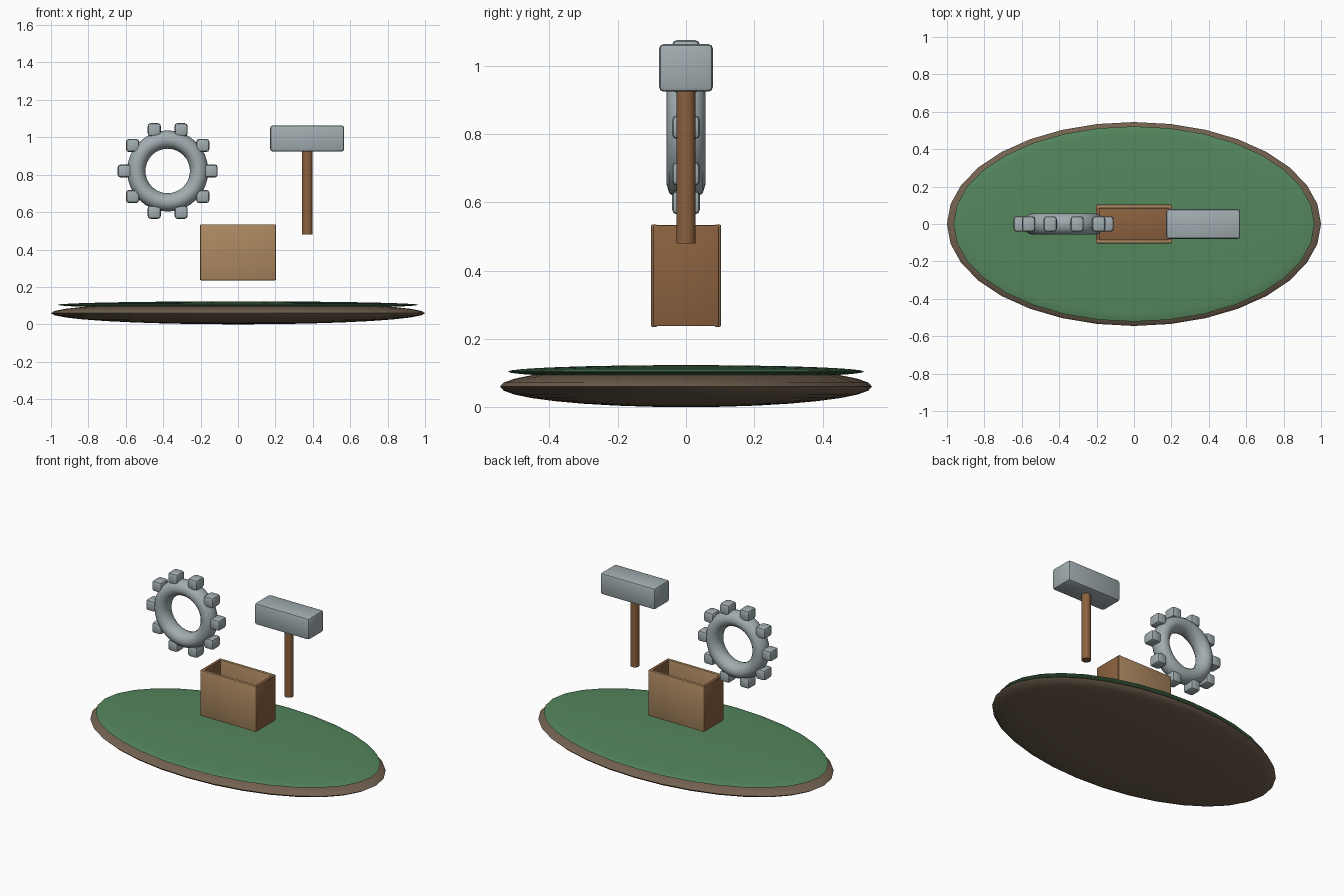
import bpy
from math import sin, cos, radians, tau

if "Cube" in bpy.data.objects:
    bpy.data.objects.remove(bpy.data.objects["Cube"])


def material(name, rgb):
    m = bpy.data.materials.new(name)
    m.diffuse_color = (*rgb, 1)
    m.use_nodes = True
    m.node_tree.nodes["Principled BSDF"].inputs["Base Color"].default_value = m.diffuse_color
    return m


EARTH = material("earth", (0.17, 0.12, 0.08))
GRASS = material("grass", (0.09, 0.24, 0.11))
PLANK = material("light_wood", (0.42, 0.25, 0.12))
WOOD = material("dark_wood", (0.26, 0.12, 0.05))
STEEL = material("steel", (0.36, 0.42, 0.44))


def finish(name, mat, scale=(1, 1, 1), bevel=0):
    o = bpy.context.object
    o.name = name
    o.scale = scale
    bpy.ops.object.transform_apply(location=False, rotation=True, scale=True)
    o.data.materials.append(mat)
    if bevel:
        mod = o.modifiers.new("bevel", 'BEVEL')
        mod.width, mod.segments = bevel, 2
        bpy.ops.object.modifier_apply(modifier=mod.name)
    bpy.ops.object.shade_smooth_by_angle(angle=radians(35))
    return o


def box(name, loc, size, mat, bevel):
    bpy.ops.mesh.primitive_cube_add(size=1, location=loc)
    return finish(name, mat, size, bevel)


def dome(name, z, radii, mat):
    bpy.ops.mesh.primitive_uv_sphere_add(segments=32, ring_count=16, radius=1, location=(0, 0, z))
    return finish(name, mat, radii)


# island: flattened earth disc with a grass cap
dome("earth_base", 0.06, (1, 0.545, 0.06), EARTH)
dome("grass_cap", 0.104, (0.965, 0.522, 0.019), GRASS)

# open crate floating above the grass
box("crate_floor", (0, 0, 0.25), (0.39, 0.19, 0.024), WOOD, 0.004)
for side, s in (("left", -1), ("right", 1)):
    box(f"crate_{side}_panel", (s * 0.194, 0, 0.385), (0.02, 0.194, 0.296), WOOD, 0.004)
for side, s in (("front", -1), ("back", 1)):
    box(f"crate_{side}_panel", (0, s * 0.093, 0.385), (0.404, 0.02, 0.3), PLANK, 0.005)

# hammer
bpy.ops.mesh.primitive_cylinder_add(vertices=16, radius=0.028, depth=0.5, location=(0.37, 0, 0.73))
finish("hammer_handle", WOOD)
box("hammer_head", (0.37, 0, 0.994), (0.396, 0.158, 0.14), STEEL, 0.014)

# gear: ring slightly thicker in depth, with ten upright block teeth
GX, GZ = -0.376, 0.82
bpy.ops.mesh.primitive_torus_add(major_segments=32, minor_segments=12, major_radius=0.168,
                                 minor_radius=0.049, location=(GX, 0, GZ),
                                 rotation=(radians(90), 0, 0))
finish("gear_ring", STEEL, (1, 1, 1.16))
for i in range(10):
    a = tau * i / 10
    box(f"gear_tooth_{i}", (GX + 0.232 * cos(a), 0, GZ + 0.232 * sin(a)),
        (0.07, 0.082, 0.07), STEEL, 0.015)
